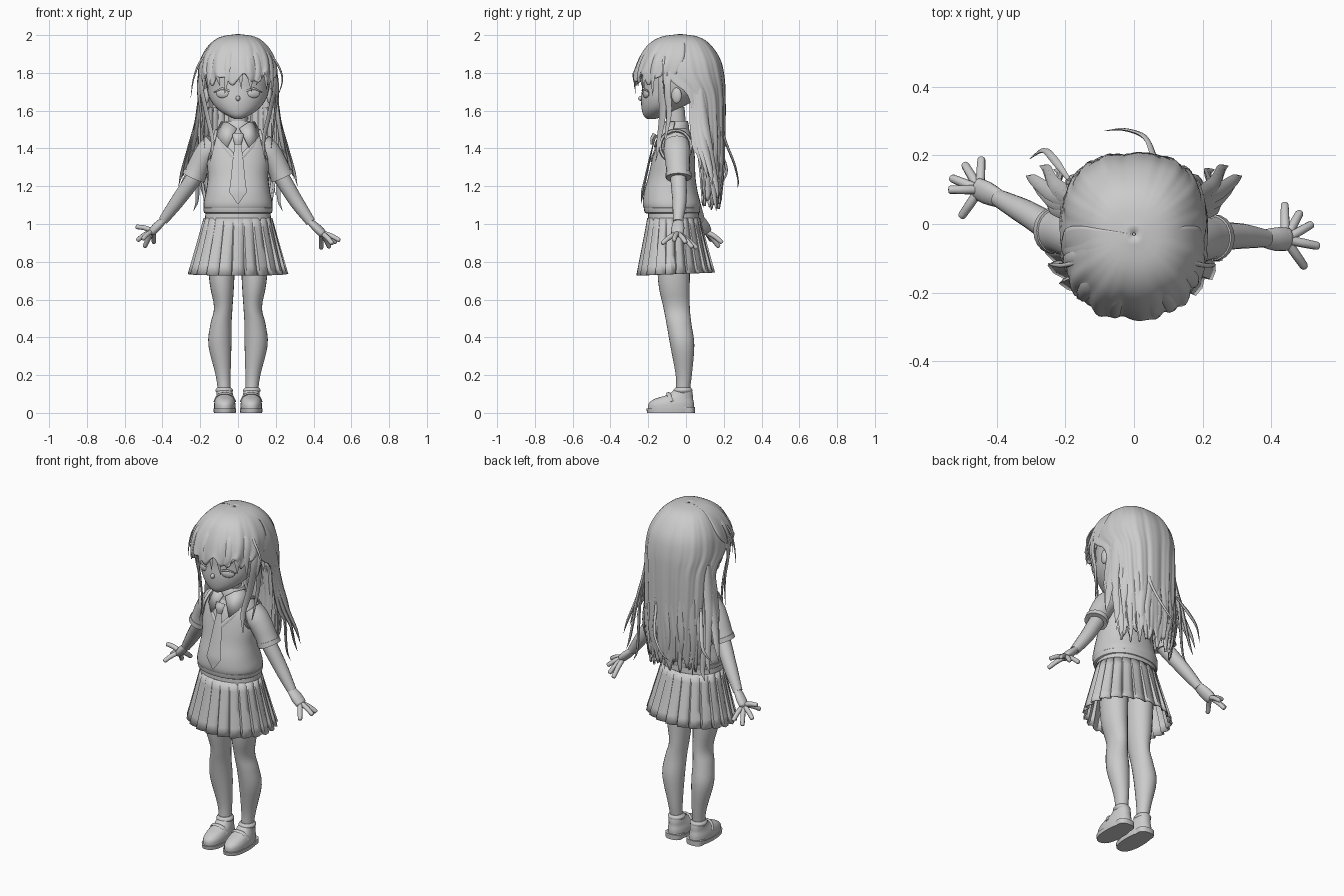
import bpy, bmesh, math, random
from mathutils import Vector as V

random.seed(4)
grey = bpy.data.materials.new("plain_grey")
grey.diffuse_color = (0.6, 0.6, 0.6, 1)


def finish(name, bm, thick=0, angle=40):
    bmesh.ops.recalc_face_normals(bm, faces=bm.faces)
    me = bpy.data.meshes.new(name)
    bm.to_mesh(me)
    bm.free()
    me.materials.append(grey)
    me.shade_smooth()
    me.set_sharp_from_angle(angle=math.radians(angle))
    ob = bpy.data.objects.new(name, me)
    bpy.context.collection.objects.link(ob)
    if thick:
        mod = ob.modifiers.new("thickness", 'SOLIDIFY')
        mod.thickness = thick
        mod.offset = 0
    return ob


def spline(pts, steps):
    """Smooth path through points of any dimension."""
    p = [V(q) for q in pts]
    p = [p[0] * 2 - p[1]] + p + [p[-1] * 2 - p[-2]]
    out = []
    for i in range(1, len(p) - 2):
        a, b, c, d = p[i - 1:i + 3]
        for k in range(steps):
            t = k / steps
            out.append((b * 2 + (c - a) * t + (a * 2 - b * 5 + c * 4 - d) * t * t
                        + (b * 3 - a - c * 3 + d) * t ** 3) * 0.5)
    return out + [p[-2]]


def skin(name, rings, closed=True, thick=0, angle=40):
    bm = bmesh.new()
    vs = [[bm.verts.new(p) for p in r] for r in rings]
    n = len(vs[0])
    for a, b in zip(vs, vs[1:]):
        for i in range(n if closed else n - 1):
            j = (i + 1) % n
            bm.faces.new((a[i], a[j], b[j], b[i]))
    if closed and not thick:
        bm.faces.new(vs[0])
        bm.faces.new(vs[-1])
    return finish(name, bm, thick, angle)


def spow(v, e):
    return math.copysign(abs(v) ** e, v)


def loft(name, rows, n=28, steps=4, e=1.0, angle=40):
    """Stack of level rounded sections: z, centre x, centre y, half width, half depth."""
    rings = []
    for z, cx, cy, rx, ry in spline(rows, steps):
        rings.append([(cx + rx * spow(math.cos(i * math.tau / n), e),
                       cy + ry * spow(math.sin(i * math.tau / n), e), z) for i in range(n)])
    return skin(name, rings, angle=angle)


def tube(name, pts, w, flat=1.0, n=8, steps=5, ref=None):
    """Swept path; w is a list of radii, ref None turns the flat side away from the head."""
    path = spline(pts, steps)
    rings = []
    for i, p in enumerate(path):
        t = (path[min(i + 1, len(path) - 1)] - path[max(i - 1, 0)]).normalized()
        out = V(ref) if ref else V((p.x, p.y + 0.03, 0.02))
        side = t.cross(out).normalized()
        nrm = side.cross(t)
        f = i / (len(path) - 1) * (len(w) - 1)
        k = min(int(f), len(w) - 2)
        r = w[k] + (w[k + 1] - w[k]) * (f - k)
        rings.append([p + side * r * math.cos(j * math.tau / n)
                      + nrm * r * flat * math.sin(j * math.tau / n) for j in range(n)])
    return skin(name, rings, angle=60)


def lock(name, pts, w=0.022, flat=0.35):
    return tube(name, pts, [w * 0.5, w, w * 0.9, w * 0.6, 0.001], flat, 6)


def ball(name, loc, size, turn=0):
    bm = bmesh.new()
    bmesh.ops.create_uvsphere(bm, u_segments=20, v_segments=12, radius=1)
    ob = finish(name, bm)
    ob.location, ob.scale, ob.rotation_euler = loc, size, (0, 0, turn)
    return ob


def sheet(name, rows, sign, cols, wave, jag):
    """Open hair shell round the skull: z, half width, depth, half angle."""
    rings = []
    rows = spline(rows, 4)
    for k, (z, rx, ry, ang) in enumerate(rows):
        t = k / (len(rows) - 1)
        ring = []
        for i in range(cols):
            u = 2 * i / (cols - 1) - 1
            a = u * math.radians(ang)
            g = 1 + 0.025 * t * math.sin(u * wave) + 0.012 * t * math.sin(u * wave * 2.3 + 1)
            ring.append((rx * g * spow(math.sin(a), 0.8),
                         -0.03 + sign * ry * g * spow(math.cos(a), 0.8),
                         z + jag * t ** 5 * (math.sin(u * wave) + 0.6 * math.sin(u * wave * 1.7))))
        rings.append(ring)
    return skin(name, rings, False, 0.012, 50)


# Head and face
loft("head", [(1.555, 0, -.185, .015, .02), (1.575, 0, -.165, .06, .06), (1.61, 0, -.135, .11, .10),
              (1.66, 0, -.095, .148, .143), (1.72, 0, -.067, .165, .165), (1.80, 0, -.055, .17, .17),
              (1.90, 0, -.04, .14, .135), (1.96, 0, -.03, .05, .05)], 36)
ball("nose", (0, -.237, 1.665), (.012, .016, .014))
ball("mouth", (0, -.226, 1.607), (.018, .006, .003))
loft("neck", [(1.40, 0, -.045, .065, .06), (1.5, 0, -.05, .052, .052), (1.62, 0, -.06, .052, .052)])

# Vest, hem and waistband
loft("vest", [(1.06, 0, -.073, .17, .135), (1.10, 0, -.075, .183, .153), (1.17, 0, -.08, .170, .142),
              (1.25, 0, -.075, .160, .125), (1.34, 0, -.066, .165, .114), (1.42, 0, -.06, .155, .098),
              (1.475, 0, -.052, .125, .078), (1.51, 0, -.05, .07, .058)], 36, e=.9)
loft("vest_hem", [(1.055, 0, -.073, .168, .13), (1.06, 0, -.073, .180, .145),
                  (1.085, 0, -.074, .184, .149), (1.09, 0, -.074, .175, .14)], 36, 2, .9)
loft("waistband", [(1.0, 0, -.065, .178, .137), (1.06, 0, -.066, .172, .134)], 36, 2, .9)

# Pleated skirt
rings = []
P = 22
for k in range(7):
    t = k / 6
    ring = []
    for i in range(P):
        for du, dr in ((0, 0), (.12, 1), (.55, .75), (.97, 0.1)):
            a = (i + du) / P * math.tau
            s = 1 + (dr - .5) * .075 * (.25 + t)
            ring.append(((.178 + .074 * t) * s * math.cos(a),
                         -.065 + .01 * t + (.137 + .061 * t) * s * math.sin(a),
                         1.03 - .295 * t + .008 * t * math.sin(a)))
    rings.append(ring)
skin("skirt", rings, True, .006, 25)

# Tie, collar and neckline
tube("tie_knot", [(0, -.162, 1.475), (0, -.176, 1.45), (0, -.178, 1.42)], [.03, .027, .017], .5, 8, 3, (0, -1, 0))
tube("tie", [(0, -.172, 1.43), (0, -.193, 1.34), (0, -.215, 1.24), (0, -.230, 1.17), (0, -.238, 1.105)],
     [.016, .028, .038, .047, .002], .18, 4, 4, (0, -1, 0))
loft("collar_band", [(1.47, 0, -.055, .085, .075), (1.52, 0, -.053, .075, .068), (1.545, 0, -.05, .064, .06)])
for s in (-1, 1):
    bm = bmesh.new()
    wing = [(.008, -.13, 1.505), (.05, -.11, 1.535), (.085, -.06, 1.54), (.118, -.075, 1.48),
            (.095, -.135, 1.445), (.058, -.166, 1.405)]
    bm.faces.new([bm.verts.new((s * x, y, z)) for x, y, z in wing])
    bmesh.ops.triangulate(bm, faces=bm.faces)
    finish("collar_wing", bm, .012)
    tube("neckline", [(s * .10, -.09, 1.485), (s * .075, -.148, 1.42), (s * .002, -.185, 1.335)],
         [.012, .012, .012], .5, 6, 4, (0, -1, .3))

    # Eyes, lashes and ears
    ball("eye", (s * .083, -.212, 1.69), (.036, .012, .023), s * .38)
    tube("upper_lash", [(s * .045, -.232, 1.705), (s * .085, -.226, 1.716), (s * .127, -.197, 1.698)],
         [.004, .006, .003], .8, 6, 4, (0, -1, 0))
    ball("ear", (s * .168, -.05, 1.68), (.016, .028, .042), s * -.3)

    # Legs and shoes
    loft("leg", [(.05, s * .07, -.02, .033, .038), (.13, s * .074, -.015, .034, .037),
                 (.21, s * .08, -.012, .041, .044), (.36, s * .096, -.02, .061, .064),
                 (.47, s * .09, -.037, .056, .066), (.56, s * .078, -.05, .049, .070),
                 (.70, s * .086, -.064, .066, .084), (.96, s * .09, -.065, .078, .09)], 24)
    loft("sole", [(0, s * .07, -.082, .058, .124), (.022, s * .07, -.082, .060, .128)], 28, 1, .85)
    loft("shoe", [(.02, s * .07, -.08, .056, .122), (.05, s * .07, -.078, .056, .120),
                  (.075, s * .07, -.063, .05, .100), (.095, s * .07, -.032, .044, .068),
                  (.12, s * .072, -.016, .040, .048)], 28, 3, .9)
    loft("heel", [(0, s * .07, .005, .05, .042), (.03, s * .07, .005, .052, .043)], 20, 1, .8)
    loft("sock_cuff", [(.105, s * .072, -.017, .04, .044), (.12, s * .073, -.016, .047, .050),
                       (.135, s * .074, -.015, .036, .04)], 24)
    tube("shoe_strap", [(s * .07 - .054, -.075, .06), (s * .07 - .036, -.09, .094), (s * .07, -.096, .104),
                        (s * .07 + .036, -.09, .094), (s * .07 + .054, -.075, .06)],
         [.011, .011], .5, 6, 4, (0, -.3, 1))

# Sleeves, arms and spread hands; the two arms are posed differently
ARMS = {
    -1: ([(-.12, -.05, 1.43), (-.19, -.03, 1.34), (-.236, -.02, 1.245)],
         [(-.18, -.035, 1.33), (-.235, -.015, 1.24), (-.31, .03, 1.135), (-.395, .075, 1.02)], (-.45, .10, .965),
         [(-.505, .02, .92), (-.542, .10, .985), (-.535, .135, .912), (-.495, .175, .877), (-.445, .193, .90)]),
    1: ([(.12, -.05, 1.43), (.19, -.045, 1.34), (.236, -.04, 1.245)],
        [(.18, -.045, 1.33), (.235, -.04, 1.24), (.305, -.035, 1.125), (.385, -.042, 1.01)], (.442, -.045, .955),
        [(.50, -.128, .895), (.54, -.065, .912), (.52, .0, .90), (.485, .035, .875), (.44, .06, .87)])}
for s, (slv, arm, palm, tips) in ARMS.items():
    tube("sleeve", slv, [.06, .066, .061, .058, .06], 1.08, 20, 4, (0, 1, 0))
    tube("sleeve_cuff", [V(slv[2]) + V((-s * .010, 0, .024)), slv[2]], [.063, .063], 1.08, 20, 2, (0, 1, 0))
    tube("armhole_trim", [(s * (.135 + .02 * math.cos(a)), -.055 + .082 * math.sin(a), 1.41 + .085 * math.cos(a) * -1)
                          for a in [i * math.tau / 10 for i in range(11)]], [.009, .009], 1, 6, 2, (s, 0, .2))
    tube("arm", arm, [.042, .043, .041, .036, .026], 1, 16, 5, (0, 1, 0))
    wrist, pm = V(arm[-1]), V(palm)
    aim = (pm - wrist).normalized()
    tube("palm", [wrist - aim * .02, wrist + aim * .02, pm, pm + aim * .018], [.024, .030, .036, .034, .02],
         .65, 12, 4, (s * .7, -.2, .7))
    for i, tip in enumerate(tips):
        tip = V(tip)
        base = pm + (tip - pm) * .1
        mid = (base + tip) / 2 + V((0, 0, .005))
        tube("thumb" if i == 0 else "finger", [base, mid, tip - (tip - mid) * .12, tip],
             [.014, .0135, .012, .004], 1, 8, 4, (.3, .5, .8))

# Hair cap with long back curtain, and fringe shell
sheet("back_hair", [(2.0, .004, .004, 108), (1.985, .09, .095, 108), (1.945, .145, .155, 108),
                    (1.87, .187, .205, 107), (1.78, .205, .226, 102), (1.68, .21, .231, 84),
                    (1.55, .213, .231, 78), (1.40, .215, .228, 72), (1.25, .21, .222, 66),
                    (1.13, .20, .21, 60)], 1, 81, 26, .035)
sheet("fringe", [(2.0, .004, .004, 95), (1.985, .09, .10, 95), (1.945, .147, .165, 95),
                 (1.88, .187, .208, 93), (1.81, .202, .233, 88), (1.765, .202, .243, 80)], -1, 81, 17, .022)

# Fringe locks
for a, z, w in ((-74, 1.64, .024), (-58, 1.69, .022), (-44, 1.71, .022), (-26, 1.73, .02), (-12, 1.69, .02),
                (2, 1.715, .016), (13, 1.70, .022), (27, 1.735, .02), (42, 1.71, .022), (58, 1.68, .022), (74, 1.63, .024)):
    a = math.radians(a)
    sx, cy = spow(math.sin(a), .8), spow(math.cos(a), .8)
    lock("fringe_lock", [(.15 * sx, -.03 - .17 * cy, 1.94), (.193 * sx, -.03 - .215 * cy, 1.87),
                         (.206 * sx, -.03 - .243 * cy, 1.79), (.203 * sx + .012 * math.sin(a * 9), -.03 - .243 * cy, z)], w)

for s in (-1, 1):
    # Side locks framing the face, then flaring locks over the shoulders
    lock("side_lock", [(s * .17, -.10, 1.90), (s * .198, -.125, 1.76), (s * .165, -.125, 1.58),
                       (s * .135, -.145, 1.44), (s * .145, -.16, 1.33)], .024)
    lock("side_lock", [(s * .18, -.07, 1.88), (s * .208, -.10, 1.74), (s * .195, -.09, 1.58),
                       (s * .175, -.12, 1.40)], .02)
    for y, x, z in ((.13, .315, 1.20), (.10, .295, 1.24), (.16, .275, 1.13), (.07, .27, 1.29), (.15, .235, 1.07)):
        lock("flared_lock", [(s * .198, y * .5, 1.72), (s * .212, y * .6, 1.56), (s * (.15 + x * .32), y * .75, 1.42),
                             (s * (x - .02), y, z + .08), (s * x, y + .01, z)], .026, .45)
    # Thin loose strands at the temples
    lock("loose_strand", [(s * .13, -.10, 1.94), (s * .20, -.12, 1.86), (s * .235, -.12, 1.77),
                          (s * (.23 - s * .02), -.115, 1.67)], .007, .8)

# Locks lying along the back curtain
for i in range(13):
    a = math.radians(-60 + i * 10)
    sx, cy = spow(math.sin(a), .8), spow(math.cos(a), .8)
    z = 1.10 + random.uniform(-.035, .06)
    k = random.uniform(-.02, .02)
    lock("back_lock", [(.205 * sx, -.03 + .222 * cy, 1.62), (.213 * sx, -.03 + .228 * cy, 1.45),
                       (.217 * sx + k, -.03 + .227 * cy, 1.28), (.205 * sx - k, -.03 + .21 * cy, z)], .024, .4)

# Stray strands behind
lock("stray_strand", [(.06, .18, 1.58), (.055, .205, 1.45), (.03, .255, 1.32), (-.03, .276, 1.23), (-.085, .272, 1.19)], .010, .7)
lock("stray_strand", [(-.19, .13, 1.48), (-.235, .19, 1.36), (-.265, .215, 1.28), (-.305, .19, 1.21)], .012, .7)
